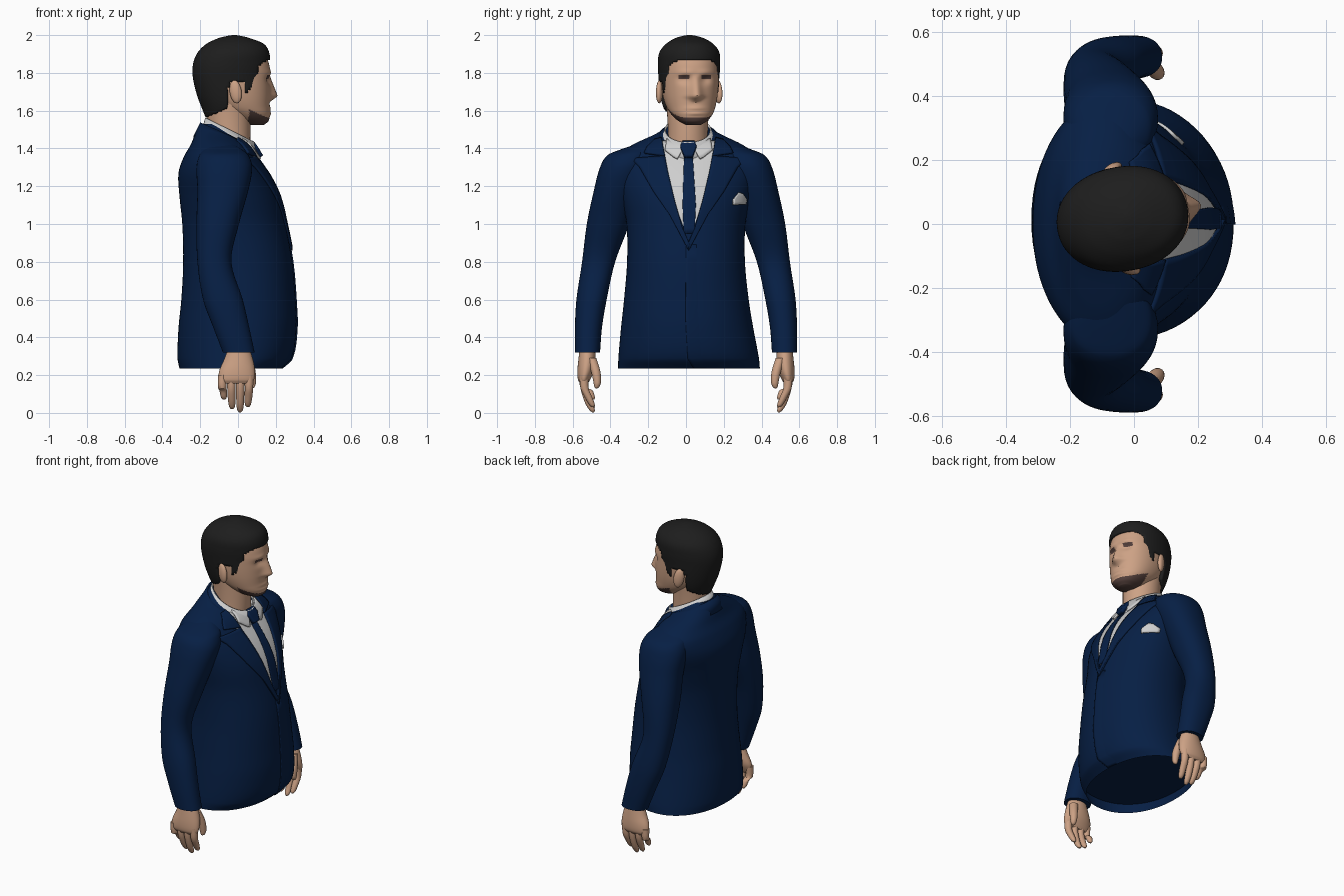
import bpy, bmesh, math
from mathutils import Matrix

if "Cube" in bpy.data.objects:
    bpy.data.objects.remove(bpy.data.objects["Cube"])


def material(name, rgb):
    m = bpy.data.materials.new(name)
    m.diffuse_color = (*rgb, 1)
    m.use_nodes = True
    m.node_tree.nodes["Principled BSDF"].inputs["Base Color"].default_value = m.diffuse_color
    return m


NAVY = material("navy_cloth", (0.002, 0.0135, 0.058))
TIE = material("tie_blue", (0.0022, 0.0145, 0.063))
WHITE = material("shirt_white", (0.62, 0.62, 0.62))
SKIN = material("skin", (0.61, 0.36, 0.235))
HAIR = material("black_hair", (0.0125, 0.0125, 0.0125))
BEARD = material("brown_stubble", (0.09, 0.052, 0.045))


def section(S, z):
    """Smooth interpolation of a (z, x back, x front, y low, y high) table."""
    z = min(max(z, S[0][0]), S[-1][0])
    i = max(k for k in range(len(S) - 1) if S[k][0] <= z or k == 0)
    a, b = S[i], S[i + 1]
    p, q = S[max(i - 1, 0)], S[min(i + 2, len(S) - 1)]
    h = b[0] - a[0]
    t = (z - a[0]) / h
    out = []
    for c in range(1, 5):
        ma = (b[c] - p[c]) / (b[0] - p[0]) * h
        mb = (q[c] - a[c]) / (q[0] - a[0]) * h
        out.append((2*t**3 - 3*t*t + 1) * a[c] + (t**3 - 2*t*t + t) * ma
                   + (3*t*t - 2*t**3) * b[c] + (t**3 - t*t) * mb)
    return out


def finish(name, bm, mats, angle=40):
    me = bpy.data.meshes.new(name)
    bm.to_mesh(me)
    bm.free()
    for m in mats:
        me.materials.append(m)
    ob = bpy.data.objects.new(name, me)
    bpy.context.collection.objects.link(ob)
    bpy.ops.object.select_all(action='DESELECT')
    ob.select_set(True)
    bpy.context.view_layer.objects.active = ob
    bpy.ops.object.shade_smooth_by_angle(angle=math.radians(angle))
    return ob


def solidify(ob, thick, offset):
    m = ob.modifiers.new("thickness", 'SOLIDIFY')
    m.thickness, m.offset = thick, offset


def loft(name, S, mats, n=40, k=5, p=2.0, bottom=True, fn=None, keep=None, paint=None, xf=None):
    """Stack of superellipse rings following a section table."""
    S = sorted(S)
    zs = [S[i][0] + (S[i + 1][0] - S[i][0]) * j / k for i in range(len(S) - 1) for j in range(k)]
    zs.append(S[-1][0])
    bm = bmesh.new()
    rings = []
    for z in zs:
        x0, x1, y0, y1 = section(S, z)
        ring = []
        for i in range(n):
            t = 2 * math.pi * i / n
            c, s = math.cos(t), math.sin(t)
            x = (x0 + x1) / 2 + (x1 - x0) / 2 * math.copysign(abs(c) ** (2 / p), c)
            y = (y0 + y1) / 2 + (y1 - y0) / 2 * math.copysign(abs(s) ** (2 / p), s)
            if fn and c > 0:
                x += fn(y, z)
            ring.append(bm.verts.new((x, y, z)))
        rings.append(ring)
    for a, b in zip(rings, rings[1:]):
        for i in range(n):
            j = (i + 1) % n
            bm.faces.new((a[i], a[j], b[j], b[i]))
    bm.faces.new(rings[-1])
    if bottom:
        bm.faces.new(rings[0][::-1])
    if keep:
        bad = [f for f in bm.faces if not keep(f.calc_center_median())]
        bmesh.ops.delete(bm, geom=bad, context='FACES')
    if paint:
        for f in bm.faces:
            f.material_index = paint(f.calc_center_median())
    if xf:
        bm.transform(xf)
    return finish(name, bm, mats)


# ---- jacket body, open at the hem with a recessed lining
TP = 2.15
BODY = [(z, a, b, c - w, c + w) for z, a, b, c, w in (
    (.235, -.31, .23, .016, .375), (.29, -.32, .285, .014, .372), (.45, -.315, .31, .006, .35),
    (.6, -.30, .305, .002, .33), (.8, -.29, .288, 0, .312), (1.0, -.295, .25, 0, .315),
    (1.15, -.31, .215, 0, .345), (1.27, -.315, .155, .003, .375), (1.36, -.285, .09, .005, .37),
    (1.42, -.25, .05, .008, .29), (1.48, -.225, -.02, .01, .165), (1.53, -.19, -.06, .01, .09))]
loft("jacket_body", BODY, [NAVY], n=72, p=TP, bottom=False)
loft("jacket_lining", [(.29, -.315, .28, -.352, .38), (.30, -.31, .28, -.35, .378)], [NAVY], n=72, k=1, p=TP)


def front_x(y, z):
    x0, x1, y0, y1 = section(BODY, z)
    d = min(1, abs(y - (y0 + y1) / 2) / ((y1 - y0) / 2))
    return (x0 + x1) / 2 + (x1 - x0) / 2 * (1 - d ** TP) ** (1 / TP)


def panel(name, rows, off, thick, mat, n=8, k=5, off2=None):
    """Cloth plate laid on the chest; rows are (y, z, y, z) from edge to edge."""
    off2 = off if off2 is None else off2
    bm = bmesh.new()
    full = [[a + (b - a) * j / k for a, b in zip(r, s)] for r, s in zip(rows, rows[1:]) for j in range(k)]
    full.append(rows[-1])
    grid = []
    for ya, za, yb, zb in full:
        line = []
        for i in range(n + 1):
            y, z = ya + (yb - ya) * i / n, za + (zb - za) * i / n
            line.append(bm.verts.new((front_x(y, z) + off + (off2 - off) * i / n, y, z)))
        grid.append(line)
    for a, b in zip(grid, grid[1:]):
        for i in range(n):
            bm.faces.new((a[i], a[i + 1], b[i + 1], b[i]))
    solidify(finish(name, bm, [mat]), thick, 0)


# ---- shirt front, tie, lapels, pocket square, front overlap
panel("shirt_front", [(.0, .95, .03, .95), (-.095, 1.2, .12, 1.2), (-.135, 1.36, .155, 1.36),
                      (-.14, 1.44, .16, 1.44)], .004, .003, WHITE, n=16)
panel("tie", [(-.012, .95, .045, .95), (-.018, 1.1, .052, 1.1), (-.01, 1.37, .035, 1.37)], .009, .007, TIE)
panel("tie_knot", [(-.008, 1.355, .035, 1.355), (-.03, 1.405, .055, 1.405),
                   (-.018, 1.43, .045, 1.43)], .028, .03, TIE)
panel("front_overlap", [(.04, .238, .14, .238), (.008, .29, .14, .29), (-.002, .5, .12, .5),
                        (.0, .89, .10, .89)], .003, .006, NAVY, off2=-.008)
panel("pocket_square", [(.25, 1.10, .315, 1.105), (.25, 1.13, .32, 1.13), (.28, 1.167, .298, 1.16)],
      .006, .01, WHITE, k=2)
C = .014
LAPEL = [(-.012, .88, .0, .86), (.033, .98, .10, 1.05), (.075, 1.13, .185, 1.17),
         (.11, 1.28, .26, 1.30), (.125, 1.36, .305, 1.345)]
COLLAR = [(.125, 1.36, .235, 1.375), (.135, 1.41, .22, 1.405), (.142, 1.455, .18, 1.445)]
LEAF = [(.012, 1.425, .06, 1.345), (.06, 1.43, .08, 1.355), (.115, 1.45, .125, 1.39)]
for s, side in ((-1, "right"), (1, "left")):
    def flip(rows):
        return [(C + s * a, b, C + s * c, d) for a, b, c, d in rows]
    panel(side + "_lapel", flip(LAPEL), .009, .012, NAVY, off2=.005)
    panel(side + "_collar_front", flip(COLLAR), .012, .014, NAVY, off2=.006)
    panel(side + "_shirt_collar_leaf", flip(LEAF), .018, .012, WHITE, n=4)


# ---- tilted collar bands round the neck
def band(name, top, low, span, mat, thick):
    bm = bmesh.new()
    n = 48
    rows = []
    for i in range(n + 1):
        t = math.pi + math.radians(span) * (2 * i / n - 1)
        rows.append([bm.verts.new((cx + rx * math.cos(t), .01 + ry * math.sin(t), z - sl * math.cos(t)))
                     for cx, rx, ry, z, sl in (top, low)])
    for a, b in zip(rows, rows[1:]):
        bm.faces.new((a[0], a[1], b[1], b[0]))
    solidify(finish(name, bm, [mat]), thick, 0)


band("shirt_collar", (-.042, .128, .12, 1.497, .065), (-.042, .15, .15, 1.40, .075), 180, WHITE, .008)
band("jacket_collar", (-.055, .14, .148, 1.47, .065), (-.06, .172, .205, 1.415, .045), 115, NAVY, .012)

# ---- sleeves and hands
ARM = [(1.425, -.14, -.03, .20, .255), (1.395, -.18, .02, .18, .345), (1.365, -.205, .055, .18, .415),
       (1.30, -.22, .075, .20, .455), (1.18, -.215, .055, .25, .487), (1.0, -.22, .005, .30, .525),
       (.8, -.215, -.035, .375, .55), (.6, -.185, .025, .42, .58), (.45, -.13, .06, .445, .588),
       (.32, -.08, .088, .455, .588)]
PALM = [(.36, -.045, .055, .485, .56), (.28, -.075, .08, .478, .57), (.22, -.10, .09, .488, .575),
        (.175, -.10, .085, .508, .572), (.155, -.085, .07, .52, .56)]


def digit(points):
    return [(z, x - r, x + r, y - r, y + r) for x, y, z, r in points]


FINGERS = {"thumb": digit([(.05, .50, .29, .026), (.068, .478, .22, .025), (.075, .47, .16, .02),
                           (.075, .473, .135, .012), (.075, .474, .13, .005)])}
for nm, x, tip in (("little", -.083, .07), ("ring", -.035, .02), ("middle", .012, .003), ("index", .058, .03)):
    FINGERS[nm + "_finger"] = digit([(x, .54, .20, .024), (x, .537, .13, .022), (x * .95, .515, tip + .05, .02),
                                     (x * .9, .497, tip + .012, .015), (x * .9, .492, tip, .006)])
for s, side in ((-1, "right"), (1, "left")):
    def flip_s(S):
        return S if s > 0 else [(z, a, b, -d, -c) for z, a, b, c, d in S]
    loft(side + "_sleeve", flip_s(ARM), [NAVY], p=2.2)
    loft(side + "_palm", flip_s(PALM), [SKIN], n=28)
    for nm, S in FINGERS.items():
        loft(side + "_" + nm, flip_s(S), [SKIN], n=14, k=4)

# ---- neck
loft("neck", [(1.36, -.14, .06, -.10, .12), (1.45, -.155, .065, -.095, .115),
              (1.55, -.165, .065, -.098, .118), (1.64, -.17, .06, -.105, .125)], [SKIN])

# ---- head, turned slightly to the left
HEAD = (Matrix.Translation((-.04, .015, 0)) @ Matrix.Rotation(math.radians(10), 4, 'Z')
        @ Matrix.Translation((.04, 0, 0)))


def bump(v, c, w):
    return math.exp(-((v - c) / w) ** 2)


def face(y, z):
    nose = max(0, min((1.79 - z) / .11, (z - 1.645) / .03, 1))
    d = .043 * nose * bump(y, 0, .018 + .018 * nose)
    d -= .016 * bump(abs(y), .055, .03) * bump(z, 1.765, .022)
    d += .007 * bump(y, 0, .05) * (bump(z, 1.612, .012) + bump(z, 1.585, .01))
    return d + .006 * bump(z, 1.80, .015) * bump(abs(y), .055, .04)


def face_paint(c):
    if c.x > .04 and c.z < 1.562 + max(0, .15 - c.x) * .38:
        return 1
    if c.x > .05 and ((abs(c.y) - .06) / .031) ** 2 + ((c.z - 1.778) / .014) ** 2 < 1:
        return 1
    return 0


SKULL = [(z, a, b, -w, w) for z, a, b, w in (
    (1.525, .05, .14, .04), (1.545, .0, .163, .075), (1.58, -.06, .17, .108), (1.62, -.12, .168, .128),
    (1.68, -.17, .17, .143), (1.76, -.19, .17, .15), (1.82, -.20, .17, .15), (1.88, -.20, .152, .143),
    (1.93, -.17, .11, .115), (1.97, -.10, .05, .06))]
loft("head", SKULL, [SKIN, BEARD], n=96, k=8, p=2.15, fn=face, paint=face_paint, xf=HEAD)


def hairline(c):
    x = c.x
    if x > .085:
        return c.z > 1.835 + .035 * min(1, (x - .085) / .06)
    if x > .015:
        return c.z > 1.70 + (x - .03) * .8
    if x > -.075:
        return c.z > 1.755
    return c.z > 1.57 + .45 * (x + .17)


MANE = [(z, a, b, -w, w) for z, a, b, w in (
    (1.56, -.17, .0, .09), (1.61, -.19, .10, .13), (1.68, -.217, .15, .15), (1.78, -.24, .165, .159),
    (1.85, -.238, .17, .163), (1.91, -.212, .165, .156), (1.955, -.165, .135, .122),
    (1.985, -.10, .06, .072), (1.997, -.05, .01, .03), (2.0, -.03, -.01, .01))]
solidify(loft("hair", MANE, [HAIR], n=80, k=7, p=2.1, bottom=False, keep=hairline, xf=HEAD), .02, -1)

for s, side in ((-1, "right"), (1, "left")):
    bm = bmesh.new()
    bmesh.ops.create_uvsphere(bm, u_segments=20, v_segments=12, radius=1)
    bm.transform(HEAD @ Matrix.Translation((-.04, s * .158, 1.70)) @ Matrix.Rotation(s * .35, 4, 'Z')
                 @ Matrix.Rotation(-.15, 4, 'Y') @ Matrix.Diagonal((.032, .018, .062, 1)))
    finish(side + "_ear", bm, [SKIN])
